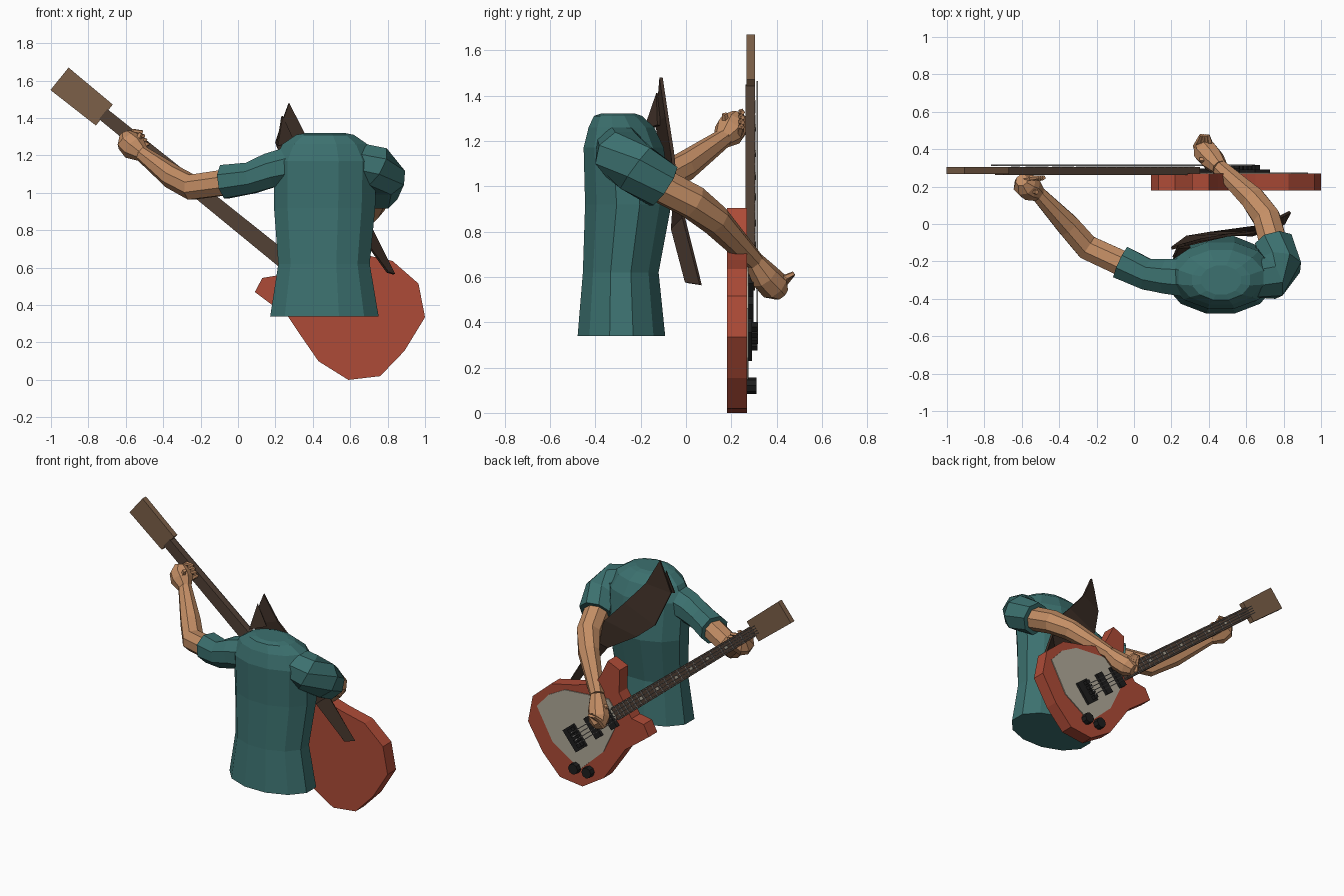
import bpy, bmesh, math
from mathutils import Vector

if "Cube" in bpy.data.objects:
    bpy.data.objects.remove(bpy.data.objects["Cube"])


def mat(name, r, g, b):
    m = bpy.data.materials.new(name)
    m.diffuse_color = (r, g, b, 1)
    m.use_nodes = True
    m.node_tree.nodes["Principled BSDF"].inputs["Base Color"].default_value = m.diffuse_color
    return m


TEAL = mat("teal_cloth", .045, .165, .16)
SKIN = mat("skin", .55, .27, .13)
RED = mat("red_paint", .42, .07, .038)
GUARD = mat("cream_plate", .44, .40, .32)
NECK = mat("dark_wood", .085, .053, .036)
HEAD = mat("brown_wood", .20, .115, .065)
STRAP = mat("strap_leather", .05, .03, .021)
BLACK = mat("black_plastic", .013, .013, .013)
STEEL = mat("steel", .30, .29, .28)


def finish(bm, name, material):
    bmesh.ops.recalc_face_normals(bm, faces=bm.faces)
    me = bpy.data.meshes.new(name)
    bm.to_mesh(me)
    bm.free()
    me.materials.append(material)
    ob = bpy.data.objects.new(name, me)
    bpy.context.collection.objects.link(ob)
    return ob


def loft(bm, rings):
    """Skin a list of closed rings and cap both ends."""
    vs = [[bm.verts.new(p) for p in r] for r in rings]
    n = len(vs[0])
    for a, b in zip(vs, vs[1:]):
        for i in range(n):
            j = (i + 1) % n
            bm.faces.new((a[i], a[j], b[j], b[i]))
    bm.faces.new(vs[0])
    bm.faces.new(vs[-1])


def tube(bm, path, sides=8):
    """Path points are (x, y, z, radius)."""
    pts = [Vector(p[:3]) for p in path]
    rings = []
    for i, p in enumerate(pts):
        t = (pts[min(i + 1, len(pts) - 1)] - pts[max(i - 1, 0)]).normalized()
        a = t.cross(Vector((0, 0, 1))).normalized()
        b = t.cross(a)
        r = path[i][3]
        rings.append([p + r * (a * math.cos(k) + b * math.sin(k))
                      for k in (2 * math.pi * (s + .5) / sides for s in range(sides))])
    loft(bm, rings)


def limb(name, material, path, sides=8):
    bm = bmesh.new()
    tube(bm, path, sides)
    return finish(bm, name, material)


# Guitar frame: u runs down the neck, v across it, y is depth
def G(u, v, y):
    return Vector((-.717 + .778 * u + .629 * v, y, 1.418 - .629 * u + .778 * v))


def slab(bm, outline, y0, y1):
    loft(bm, [[G(u, v, y) for u, v in outline] for y in (y0, y1)])


def block(bm, u0, u1, w0, w1, y0, y1, vc=0):
    slab(bm, [(u0, vc - w0), (u1, vc - w1), (u1, vc + w1), (u0, vc + w0)], y0, y1)


def xz_slab(bm, pts, y0, y1):
    loft(bm, [[(x, y, z) for x, z in pts] for y in (y0, y1)])


# Torso: (z, centre x, centre y, radius x, radius y)
bm = bmesh.new()
loft(bm, [[(cx + rx * math.cos(a), cy + ry * math.sin(a), z)
           for a in (2 * math.pi * (i + .5) / 12 for i in range(12))]
          for z, cx, cy, rx, ry in [
              (.34, .462, -.285, .30, .20), (.62, .46, -.288, .253, .173),
              (.92, .463, -.255, .28, .197), (1.17, .465, -.275, .285, .183),
              (1.26, .465, -.285, .235, .15), (1.31, .465, -.30, .16, .11),
              (1.32, .465, -.30, .11, .08)]])
finish(bm, "shirt_torso", TEAL)

# Sleeves
limb("sleeve_fretting", TEAL, [(.30, -.29, 1.15, .11), (.17, -.28, 1.12, .10),
                               (.07, -.27, 1.08, .09), (-.07, -.205, 1.06, .097)])
limb("sleeve_strumming", TEAL, [(.62, -.29, 1.17, .11), (.73, -.29, 1.14, .12),
                                (.78, -.22, 1.08, .12), (.75, -.10, 1.00, .108)])

# Arms
limb("arm_fretting", SKIN, [(.0, -.24, 1.065, .074), (-.25, -.125, 1.03, .072),
                            (-.35, -.01, 1.085, .066), (-.52, .17, 1.215, .042)])
limb("arm_strumming", SKIN, [(.755, -.14, 1.02, .08), (.71, .03, .93, .078),
                             (.64, .13, .85, .07), (.46, .30, .67, .045)])

# Hands with curled fingers
limb("hand_fretting", SKIN, [(-.51, .16, 1.205, .042), (-.555, .19, 1.24, .07),
                             (-.585, .215, 1.275, .068), (-.60, .235, 1.315, .035)])
limb("hand_strumming", SKIN, [(.46, .30, .67, .045), (.42, .345, .605, .065),
                              (.38, .39, .56, .068), (.355, .42, .53, .04)])
bm = bmesh.new()
for i in range(4):
    d = i * .022
    tube(bm, [(-.60 + d, .235, 1.29 - d, .015), (-.555 + d, .245, 1.33 - d, .014),
              (-.51 + d * .5, .25, 1.325 - d, .010)], 5)
tube(bm, [(-.55, .18, 1.25, .02), (-.52, .17, 1.32, .013)], 5)
finish(bm, "fingers_fretting", SKIN)
bm = bmesh.new()
for i in range(4):
    d = i * .02
    tube(bm, [(.33 + d, .41, .53 + d * .5, .017), (.345 + d, .44, .58 + d * .3, .015),
              (.36 + d * .6, .475, .615, .010)], 5)
tube(bm, [(.42, .34, .63, .022), (.35, .345, .63, .013)], 5)
finish(bm, "fingers_strumming", SKIN)

# Guitar body with two horns
body = [(.59, 0), (.76, .02), (.89, .155), (1, .335), (.965, .515), (.826, .636),
        (.65, .675), (.50, .72), (.45, .80), (.40, .905), (.31, .865), (.315, .71),
        (.22, .56), (.13, .545), (.09, .47), (.27, .335), (.33, .245), (.43, .10)]
bm = bmesh.new()
xz_slab(bm, body, .18, .27)
finish(bm, "guitar_body", RED)

# Pickguard plate
bm = bmesh.new()
xz_slab(bm, [(.605, .115), (.81, .245), (.93, .46), (.84, .56), (.72, .625), (.53, .64),
             (.39, .65), (.33, .57), (.345, .46), (.43, .28)], .268, .276)
finish(bm, "pickguard", GUARD)

# Neck and headstock
bm = bmesh.new()
block(bm, -.005, 1.34, .035, .045, .262, .305)
finish(bm, "neck", NECK)
bm = bmesh.new()
block(bm, -.305, .003, .077, .072, .266, .304)
finish(bm, "headstock", HEAD)

# Frets, position dots and strings
bm = bmesh.new()
for i in range(1, 21):
    u = 1.9 * (1 - 2 ** (-i / 12))
    w = .034 + .0075 * u
    block(bm, u - .003, u + .003, w, w, .303, .307)
finish(bm, "frets", STEEL)
bm = bmesh.new()
for i in (3, 5, 7, 9, 12, 15):
    u = 1.9 * (1 - 2 ** (-(i - .5) / 12))
    block(bm, u - .012, u + .012, .011, .011, .303, .308)
finish(bm, "position_dots", GUARD)
bm = bmesh.new()
for k in (-1.5, -.5, .5, 1.5):
    a, b = G(-.04, k * .016, .314), G(1.72, k * .026, .314)
    tube(bm, [(*a, .004), (*b, .004)], 4)
finish(bm, "strings", STEEL)

# Pickups, bridge with saddles, knobs
bm = bmesh.new()
for u in (1.41, 1.56):
    block(bm, u - .028, u + .028, .075, .075, .27, .298)
finish(bm, "pickups", BLACK)
bm = bmesh.new()
block(bm, 1.69, 1.79, .08, .08, .27, .292)
for k in (-1.5, -.5, .5, 1.5):
    block(bm, 1.70, 1.735, .012, .012, .29, .316, k * .036)
finish(bm, "bridge", BLACK)
bm = bmesh.new()
for x in (.535, .635):
    xz_slab(bm, [(x + .036 * math.cos(i * math.pi / 4), .12 + .036 * math.sin(i * math.pi / 4))
                 for i in range(8)], .27, .31)
finish(bm, "knobs", BLACK)

# Strap: ragged sheet over the chest narrowing to the body end
rows = [((.25, -.115, 1.42), (.272, -.11, 1.48)), ((.20, -.13, 1.27), (.36, -.085, 1.31)),
        ((.28, -.07, 1.05), (.50, -.06, 1.15)), ((.40, -.05, .95), (.64, -.045, 1.0)),
        ((.63, -.06, .81), (.69, -.01, .86)), ((.80, .0, .575), (.835, .065, .565))]
bm = bmesh.new()
vs = [[bm.verts.new(p) for p in r] for r in rows]
for a, b in zip(vs, vs[1:]):
    bm.faces.new((a[0], a[1], b[1], b[0]))
bm.faces.new([bm.verts.new(p) for p in ((.235, -.125, 1.41), (.30, -.12, 1.27), (.21, -.18, 1.25))])
strap = finish(bm, "strap", STRAP)
mod = strap.modifiers.new("thickness", 'SOLIDIFY')
mod.thickness = .015
mod.offset = 0
